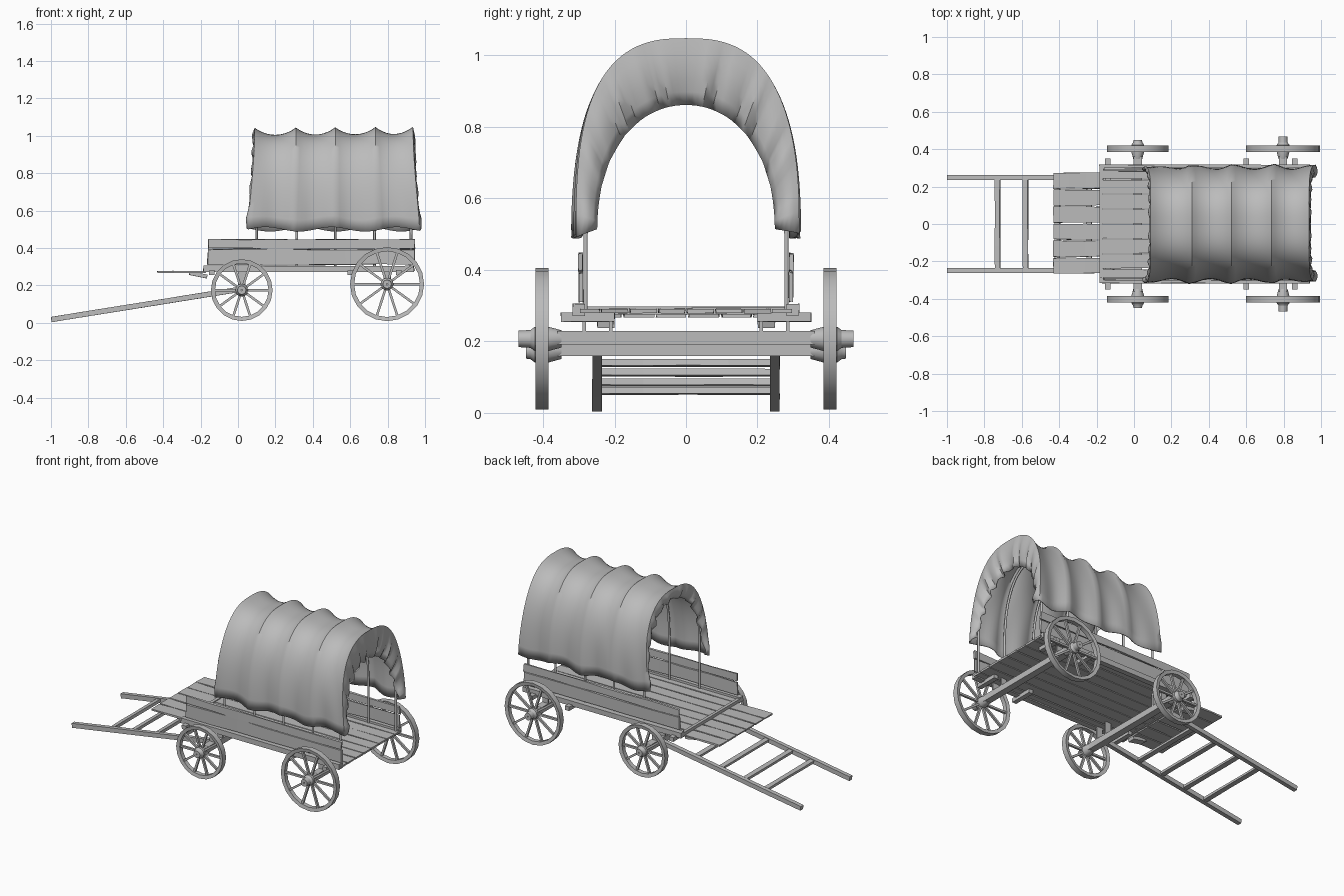
import bpy, bmesh, math, random
from mathutils import Vector, Matrix

random.seed(4)
cube = bpy.data.objects.get("Cube")
if cube:
    bpy.data.objects.remove(cube, do_unlink=True)

# Single plain grey material
grey = bpy.data.materials.new("plain_grey")
grey.use_nodes = True
grey.diffuse_color = (0.5, 0.5, 0.5, 1)
grey.node_tree.nodes["Principled BSDF"].inputs["Base Color"].default_value = (0.5, 0.5, 0.5, 1)


def finish(name, bm, smooth=None):
    bmesh.ops.recalc_face_normals(bm, faces=bm.faces)
    me = bpy.data.meshes.new(name)
    bm.to_mesh(me)
    bm.free()
    me.materials.append(grey)
    ob = bpy.data.objects.new(name, me)
    bpy.context.collection.objects.link(ob)
    if smooth:
        bpy.ops.object.select_all(action='DESELECT')
        ob.select_set(True)
        bpy.context.view_layer.objects.active = ob
        bpy.ops.object.shade_smooth_by_angle(angle=math.radians(smooth))
    return ob


def plank(name, x, y, z, tilt=0.0, rough=0.0, cuts=0):
    """Box from (min, max) ranges, tilted about y, with rough hewn edges."""
    bm = bmesh.new()
    bmesh.ops.create_cube(bm, size=1)
    size = Vector((x[1] - x[0], y[1] - y[0], z[1] - z[0]))
    bmesh.ops.scale(bm, vec=size, verts=bm.verts)
    if cuts:
        axis = max(range(3), key=lambda i: size[i])
        long_edges = [e for e in bm.edges
                      if abs((e.verts[0].co - e.verts[1].co)[axis]) > size[axis] * 0.9]
        bmesh.ops.subdivide_edges(bm, edges=long_edges, cuts=cuts, use_grid_fill=True)
    for v in bm.verts:
        v.co += Vector([random.uniform(-rough, rough) * min(1, s / 0.05) for s in size])
    centre = Vector((sum(x), sum(y), sum(z))) / 2
    bm.transform(Matrix.Translation(centre) @ Matrix.Rotation(tilt, 4, 'Y'))
    return finish(name, bm)


def lathe(bm, profile, segs):
    """Revolve a closed (radius, y) profile about the y axis."""
    rings = []
    for i in range(segs):
        a = 2 * math.pi * i / segs
        rings.append([bm.verts.new((r * math.cos(a), y, r * math.sin(a))) for r, y in profile])
    n = len(profile)
    for i in range(segs):
        p, q = rings[i], rings[(i + 1) % segs]
        for j in range(n):
            bm.faces.new((p[j], p[(j + 1) % n], q[(j + 1) % n], q[j]))


def wheel(name, x, z, radius, side, hub_out):
    bm = bmesh.new()
    inner = radius - 0.022
    lathe(bm, [(radius, -0.018), (radius, 0.018), (inner, 0.014), (inner, -0.014)], 20)
    # Stepped hub with a bore round the axle
    lathe(bm, [(0.004, -0.055), (0.024, -0.055), (0.034, -0.018), (0.034, 0.02),
               (0.025, 0.032), (0.023, hub_out), (0.004, hub_out)], 12)
    for i in range(10):
        spoke = bmesh.ops.create_cube(bm, size=1)["verts"]
        m = (Matrix.Rotation(2 * math.pi * (i + 0.5) / 10, 4, 'Y')
             @ Matrix.Translation((0, 0, (inner + 0.03) / 2))
             @ Matrix.Diagonal((0.013, 0.014, inner - 0.02, 1)))
        bmesh.ops.transform(bm, matrix=m, verts=spoke)
    bm.transform(Matrix.Translation((x, side * 0.403, z)) @ Matrix.Diagonal((1, side, 1, 1)))
    return finish(name, bm, 30)


SIDES = (("left", 1), ("right", -1))


def span(side, a, b):
    return tuple(sorted((side * a, side * b)))


# Wheels, axles and bolster posts
for end, x, z, r, out in (("front", 0.02, 0.175, 0.165, 0.045), ("rear", 0.797, 0.207, 0.198, 0.065)):
    plank(end + "_axle", (x - 0.022, x + 0.022), (-0.36, 0.36), (z - 0.016, z + 0.022))
    for label, s in SIDES:
        wheel(f"{end}_{label}_wheel", x, z, r, s, out)
        for y in (0.21, 0.285):
            plank(f"{end}_{label}_bolster", (x - 0.02, x + 0.02),
                  span(s, y - 0.005, y + 0.005), (z + 0.015, 0.283))

# Bed floor of lengthwise planks
edges = [-0.3, -0.24, -0.16, -0.08, 0.0, 0.08, 0.16, 0.24, 0.3]
for a, b in zip(edges, edges[1:]):
    plank("floor_plank", (-0.17, 0.945), (a + 0.003, b - 0.003), (0.279, 0.291), rough=0.002, cuts=4)
plank("front_crossbar", (-0.185, -0.165), (-0.3, 0.29), (0.275, 0.297), rough=0.001)

# Side boards, sill rails and short under brackets
for label, s in SIDES:
    plank(label + "_sill_rail", (-0.185, 0.94), span(s, 0.282, 0.317), (0.272, 0.305), rough=0.001, cuts=4)
    plank(label + "_lower_board", (-0.163, 0.945), span(s, 0.288, 0.3), (0.312, 0.393), rough=0.004, cuts=5)
    plank(label + "_upper_board", (-0.158, 0.945), span(s, 0.289, 0.301), (0.398, 0.446), rough=0.004, cuts=5)
    for x in (-0.14, 0.6, 0.86):
        plank(label + "_bracket", (x - 0.015, x + 0.015), span(s, 0.2, 0.35), (0.255, 0.281), rough=0.001)
    plank(label + "_footboard_hinge", (-0.26, -0.165), span(s, 0.2, 0.25), (0.247, 0.267), tilt=0.2, rough=0.002)

# Footboard planks ahead of the bed
for i in range(6):
    y = -0.268 + i * 0.091
    plank("footboard_plank", (-0.43, -0.175), (y + 0.003, y + 0.087), (0.267, 0.278), rough=0.003, cuts=2)

# Draught shafts and rungs
slope = 0.16


def shaft_z(x):
    return 0.178 + slope * x


length = math.hypot(1.0, slope)
for label, s in SIDES:
    plank(label + "_shaft", (-0.498 - length / 2, -0.498 + length / 2), span(s, 0.235, 0.262),
          (shaft_z(-0.5) - 0.014, shaft_z(-0.5) + 0.014), tilt=-math.atan(slope), rough=0.001, cuts=3)
for x in (-0.73, -0.58, -0.41, -0.24):
    z = shaft_z(x)
    plank("shaft_rung", (x - 0.014, x + 0.014), (-0.24, 0.24), (z - 0.009, z + 0.009),
          tilt=-math.atan(slope), rough=0.002, cuts=3)

HOOPS = [0.1, 0.315, 0.52, 0.73, 0.925]


def arch(t, a, b, n=2.7):
    """Superellipse arch; t runs 0..1 from the right hem to the left hem."""
    c, s = math.cos(math.pi * t), math.sin(math.pi * t)
    return (-a * math.copysign(abs(c) ** (2 / n), c), b * max(s, 0) ** (2 / n))


# Bent hoops carrying the cover
for x in HOOPS:
    cu = bpy.data.curves.new("cover_hoop", 'CURVE')
    cu.dimensions = '3D'
    cu.bevel_depth = 0.007
    cu.bevel_resolution = 1
    cu.use_fill_caps = True
    pts = [(x, -0.281, 0.285)]
    for i in range(25):
        y, z = arch(i / 24, 0.281, 0.52)
        pts.append((x, y, 0.5 + z))
    pts.append((x, 0.281, 0.285))
    sp = cu.splines.new('POLY')
    sp.points.add(len(pts) - 1)
    for p, co in zip(sp.points, pts):
        p.co = (*co, 1)
    cu.materials.append(grey)
    bpy.context.collection.objects.link(bpy.data.objects.new("cover_hoop", cu))

# Canvas cover: sagging between hoops, with gathered flaps at both ends
ACROSS, PER_BAY = 56, 10


def cover_point(bay, f, t):
    sag = math.sin(math.pi * f) ** 0.8
    top = math.sin(math.pi * t)
    y, z = arch(t, 0.312 - 0.014 * sag, 0.54 - 0.038 * sag)
    k = bay + f
    x = HOOPS[bay] + f * (HOOPS[bay + 1] - HOOPS[bay])
    low = (1 - top) ** 2
    x += (k / 2 - 1) * 0.035 * low + (k / 2 - 1) * 0.01
    y *= 1 + 0.025 * low * math.sin(k * 7.3 + t * 5)
    z += 0.5 + 0.012 * low * math.sin(k * 4.1 + t * 9) + 0.006 * (k / 4) * top
    return Vector((x, y, z))


def flap_point(edge, t, f, direction, a, b):
    y, z = arch(t, a, b, 2.1)
    inner = Vector((edge.x - direction * 0.015, y, 0.515 + z))
    p = edge.lerp(inner, f)
    fold = math.sin(t * math.pi * 23) + 0.5 * math.sin(t * math.pi * 37)
    p.x += direction * (0.011 * fold * f + 0.014 * math.sin(math.pi * f))
    return p


bm = bmesh.new()
ts = [i / ACROSS for i in range(ACROSS + 1)]
rows = [[cover_point(bay, j / PER_BAY, t) for t in ts]
        for bay in range(4) for j in range(PER_BAY + (bay == 3))]
front_edge, rear_edge = rows[0], rows[-1]
flap_steps = (0.2, 0.4, 0.6, 0.8, 1.0)
front_rows = [[flap_point(e, t, f, -1, 0.285, 0.45) for e, t in zip(front_edge, ts)] for f in flap_steps]
rear_rows = [[flap_point(e, t, f, 1, 0.25, 0.347) for e, t in zip(rear_edge, ts)] for f in flap_steps]
grid = [[bm.verts.new(p) for p in row] for row in front_rows[::-1] + rows + rear_rows]
for p, q in zip(grid, grid[1:]):
    for i in range(ACROSS):
        bm.faces.new((p[i], p[i + 1], q[i + 1], q[i]))
cover = finish("canvas_cover", bm, 50)
thick = cover.modifiers.new("cloth_thickness", 'SOLIDIFY')
thick.thickness = 0.005
thick.offset = 0
